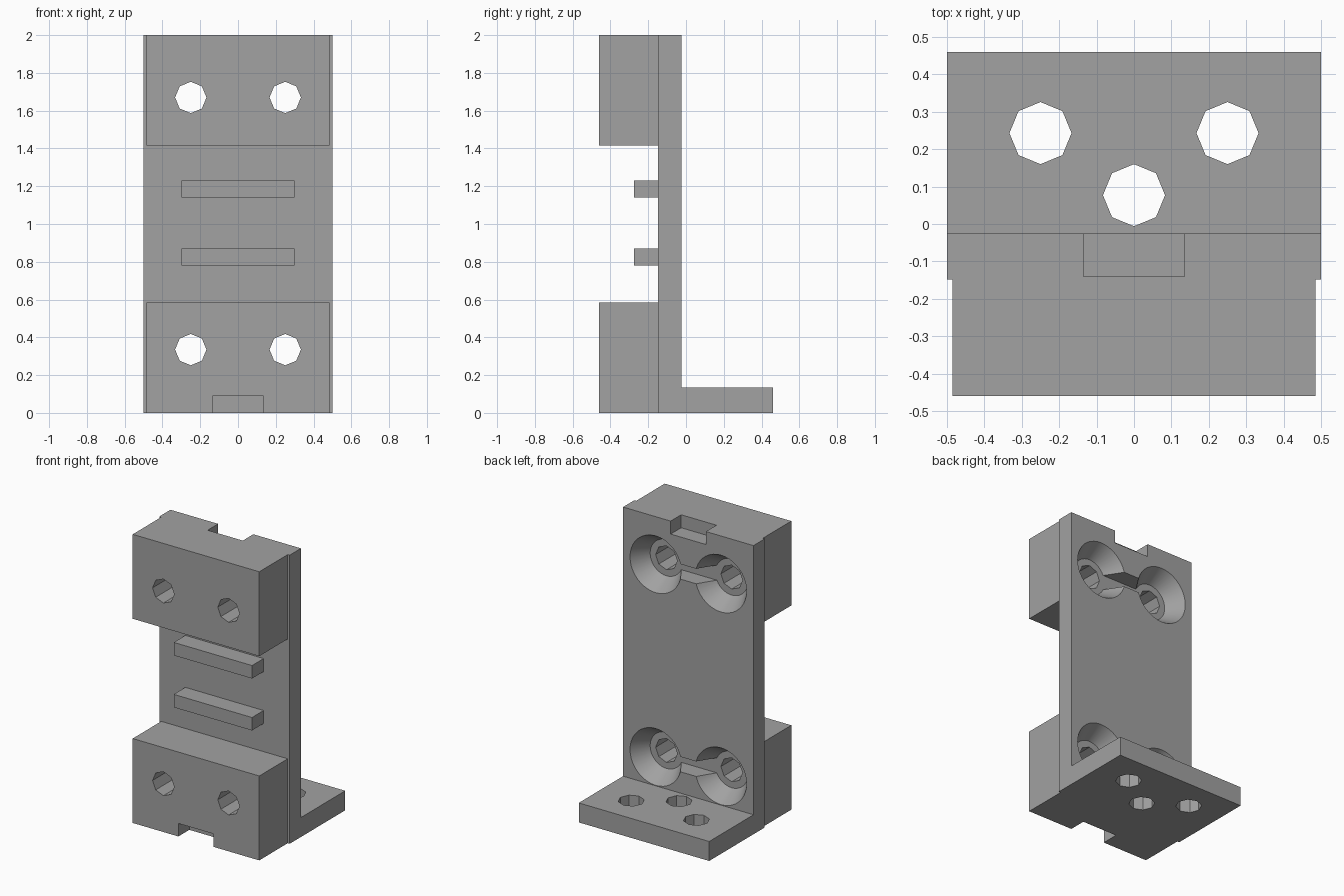
import bpy
import bmesh
from math import pi, radians
from mathutils import Matrix, Vector

old = bpy.data.objects.get("Cube")
if old:
    bpy.data.objects.remove(old, do_unlink=True)

grey = bpy.data.materials.new("plain grey")
grey.use_nodes = True
GREY = (0.36, 0.36, 0.36, 1)
grey.diffuse_color = GREY
grey.node_tree.nodes["Principled BSDF"].inputs["Base Color"].default_value = GREY


def finish(bm, name):
    bmesh.ops.recalc_face_normals(bm, faces=bm.faces)
    mesh = bpy.data.meshes.new(name)
    bm.to_mesh(mesh)
    bm.free()
    mesh.materials.append(grey)
    obj = bpy.data.objects.new(name, mesh)
    bpy.context.collection.objects.link(obj)
    return obj


def box(name, half_x, y, z):
    """Box centred on x = 0, spanning the given y and z ranges."""
    bm = bmesh.new()
    size = Vector((2 * half_x, y[1] - y[0], z[1] - z[0]))
    centre = Vector((0, sum(y) / 2, sum(z) / 2))
    bmesh.ops.create_cube(bm, size=1, matrix=Matrix.Translation(centre) @ Matrix.Diagonal(size).to_4x4())
    return finish(bm, name)


def cone(name, start, length, r1, r2, sides, along_y=True):
    """Cone or cylinder running from start along +y or +z."""
    bm = bmesh.new()
    turn = Matrix.Rotation(-pi / 2 if along_y else 0, 4, "X")
    place = Matrix.Translation(start) @ turn @ Matrix.Translation((0, 0, length / 2))
    bmesh.ops.create_cone(bm, cap_ends=True, segments=sides, radius1=r1, radius2=r2, depth=length, matrix=place)
    return finish(bm, name)


def combine(target, tool, operation):
    tool.hide_render = True
    mod = target.modifiers.new(operation.lower(), "BOOLEAN")
    mod.operation, mod.solver, mod.object = operation, "EXACT", tool
    bpy.context.view_layer.objects.active = target
    bpy.ops.object.modifier_apply(modifier=mod.name)
    bpy.data.objects.remove(tool, do_unlink=True)


FRONT, PLATE_FRONT, PLATE_BACK, BACK = -0.46, -0.148, -0.025, 0.46
FOOT_TOP, TOP = 0.135, 2.0
POCKET_FLOOR = -0.143
HOLE = 0.083
inside = -0.08  # joined parts reach into the plate

# Upright plate with foot, clamp blocks and ribs fused into one piece
bracket = box("mounting_bracket", 0.5, (PLATE_FRONT, PLATE_BACK), (0, TOP))
combine(bracket, box("foot", 0.5, (inside, BACK), (0, FOOT_TOP)), "UNION")
for z in ((0, 0.585), (1.415, TOP)):
    combine(bracket, box("block", 0.485, (FRONT, inside), z), "UNION")
for z in (0.825, 1.185):
    combine(bracket, box("rib", 0.3, (-0.275, inside), (z - 0.045, z + 0.045)), "UNION")

# Bolt holes with conical pockets at the back, joined by a slot
for z in (0.335, 1.67):
    for x in (-0.25, 0.25):
        lip = 0.002
        pocket = cone("pocket", (x, POCKET_FLOOR, z), PLATE_BACK + lip - POCKET_FLOOR, 0.125, 0.198, 40)
        combine(bracket, pocket, "DIFFERENCE")
        combine(bracket, cone("bolt_hole", (x, -0.6, z), 0.58, HOLE, HOLE, 8), "DIFFERENCE")
    combine(bracket, box("slot", 0.15, (POCKET_FLOOR, 0), (z - 0.052, z + 0.052)), "DIFFERENCE")

# Holes through the foot
for x, y in ((-0.25, 0.243), (0.25, 0.243), (0, 0.077)):
    combine(bracket, cone("foot_hole", (x, y, -0.1), 0.3, HOLE, HOLE, 8, False), "DIFFERENCE")

# Locating notches: top rear and bottom front
combine(bracket, box("top_notch", 0.135, (-0.14, 0.1), (1.91, 2.1)), "DIFFERENCE")
combine(bracket, box("bottom_notch", 0.135, (-0.6, FRONT + 0.12), (-0.1, 0.09)), "DIFFERENCE")

# Smooth pockets, sharp edges elsewhere
bpy.ops.object.select_all(action="DESELECT")
bracket.select_set(True)
bpy.context.view_layer.objects.active = bracket
bpy.ops.object.shade_smooth_by_angle(angle=radians(25))
